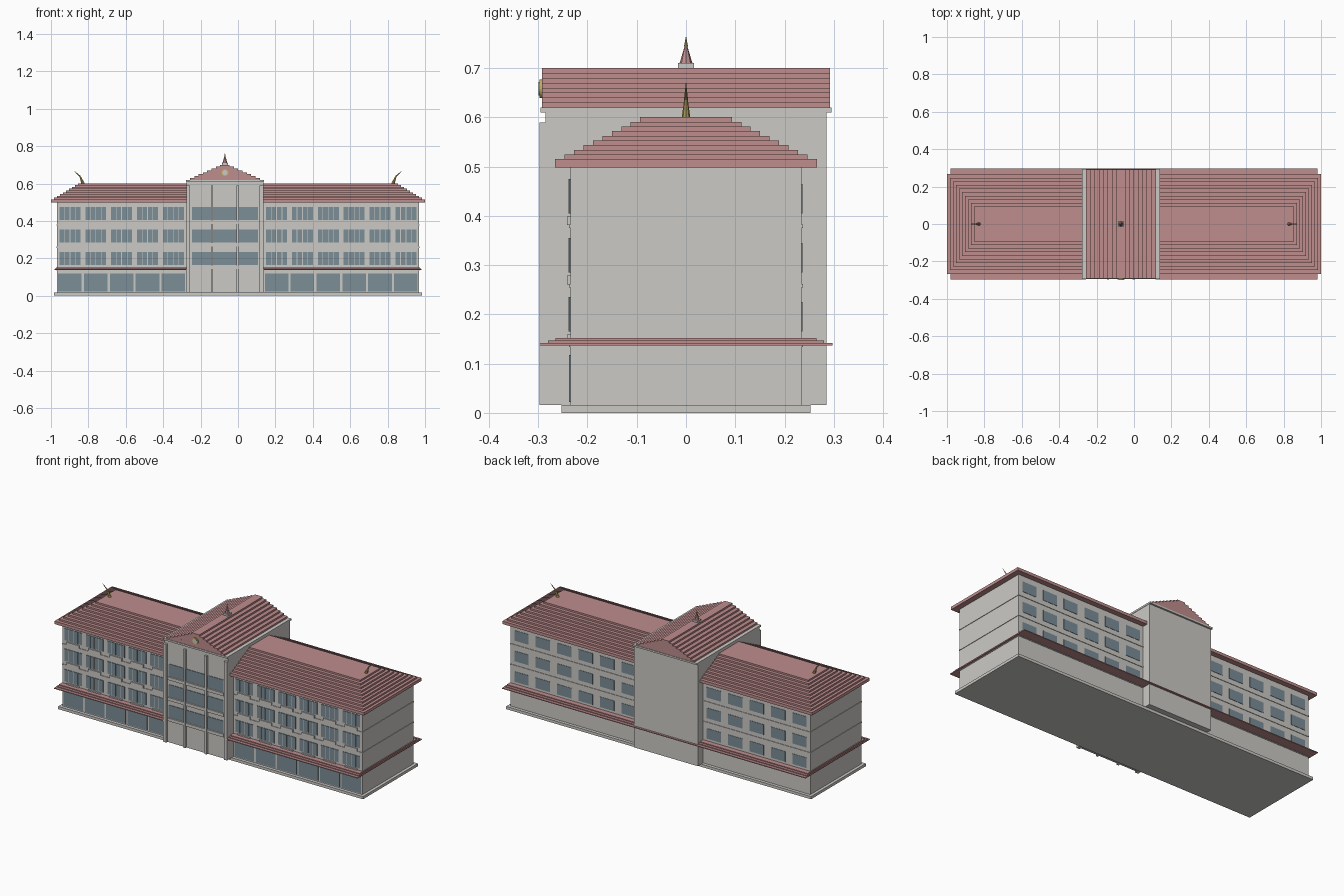
import bpy
from mathutils import Vector

if "Cube" in bpy.data.objects:
    bpy.data.objects.remove(bpy.data.objects["Cube"])


def material(name, rgb):
    m = bpy.data.materials.new(name)
    m.diffuse_color = (*rgb, 1)
    m.use_nodes = True
    m.node_tree.nodes["Principled BSDF"].inputs["Base Color"].default_value = m.diffuse_color
    return m


WALL = material("wall", (0.60, 0.59, 0.56))
RED = material("tile_red", (0.52, 0.27, 0.27))
GLASS = material("glass", (0.20, 0.27, 0.31))
GOLD = material("gold", (0.55, 0.42, 0.12))


def boxes(name, items, mat):
    """One object from boxes given as (x0, x1, y0, y1, z0, z1)."""
    verts, faces = [], []
    for x0, x1, y0, y1, z0, z1 in items:
        n = len(verts)
        verts += [(x, y, z) for z in (z0, z1)
                  for x, y in ((x0, y0), (x1, y0), (x1, y1), (x0, y1))]
        faces += [[n + 3, n + 2, n + 1, n], [n + 4, n + 5, n + 6, n + 7]]
        for i in range(4):
            j = (i + 1) % 4
            faces.append([n + i, n + j, n + j + 4, n + i + 4])
    me = bpy.data.meshes.new(name)
    me.from_pydata(verts, [], faces)
    me.materials.append(mat)
    ob = bpy.data.objects.new(name, me)
    bpy.context.collection.objects.link(ob)
    return ob


def cone(name, a, b, r0, r1, mat, sides=8):
    """Tapered cylinder from point a to point b."""
    a, b = Vector(a), Vector(b)
    d = b - a
    bpy.ops.mesh.primitive_cone_add(
        vertices=sides, radius1=r0, radius2=r1, depth=d.length,
        location=(a + b) / 2, rotation=d.to_track_quat('Z', 'Y').to_euler())
    ob = bpy.context.object
    ob.name = name
    ob.data.materials.append(mat)
    return ob


EX, WY = 0.968, 0.235          # wing half length and half depth
TX0, TX1, TC = -0.276, 0.136, -0.07   # tower sides and centre
PITCH = 0.1383
FLOORS = (0.165, 0.285, 0.405)
BAYS = ([-EX + PITCH * (i + 0.5) for i in range(5)] +
        [TX1 + 0.001 + PITCH * (i + 0.5) for i in range(6)])

# Base and main body
boxes("plinth", [(-0.985, 0.985, -0.253, 0.253, 0, 0.016)], WALL)
boxes("main_block", [(-EX, EX, -WY, WY, 0.016, 0.5)], WALL)
boxes("floor_bands", [(-EX - .003, EX + .003, -WY - .003, WY + .003, z, z + 0.007)
                      for z in (0.134, 0.255, 0.375)], WALL)

# Wing windows, sills, dividers and shopfronts
panes, sills, shop, posts, back = [], [], [], [], []
for x in BAYS:
    for z in FLOORS:
        for s in (-1, 1):
            c = x + s * 0.029
            panes.append((c - .027, c + .027, -WY - .003, -WY + .01, z, z + .07))
            posts.append((c - .0015, c + .0015, -WY - .004, -WY, z, z + .07))
        sills.append((x - .04, x + .04, -WY - .007, -WY, z - .024, z - .006))
        back.append((x - .046, x + .046, WY - .01, WY + .002, z, z + .06))
    shop.append((x - .063, x + .063, -WY - .003, -WY + .01, .022, .118))
boxes("front_windows", panes, GLASS)
boxes("window_mullions", posts, WALL)
boxes("window_sills", sills, WALL)
boxes("back_windows", back, GLASS)
boxes("ground_floor_glazing", shop, GLASS)

# Stepped awnings above the ground floor, with a thin strip across the back
awn = []
for x0, x1, dl, dr in ((-0.98, TX0, 1, 0), (TX1, 0.98, 0, 1)):
    for k, (y, z0, z1) in enumerate(((.297, .137, .142), (.28, .142, .147), (.265, .147, .152))):
        i = k * .004
        awn.append((x0 + i * dl, x1 - i * dr, -y, y, z0, z1))
awn.append((TX0, TX1, 0.2, .297, .137, .142))
boxes("awning", awn, RED)

# Stepped hipped roof over the wings
N = 10
roof = []
for i in range(N):
    t = i / (N - 1)
    z0 = 0.498 if i == 0 else 0.515 + (i - 1) * 0.0095
    z1 = 0.515 + i * 0.0095
    hx, hy = 1 - 0.145 * t, 0.266 - 0.173 * t
    roof.append((-hx, hx, -hy, hy, z0, z1))
boxes("wing_roof", roof, RED)

# Central tower
boxes("tower", [(TX0, TX1, -0.285, 0.285, 0.016, 0.61)], WALL)
pil = [(x - w, x + w, -0.297, -0.28, 0.016, 0.59)
       for x, w in ((TX0 + .01, .01), (TC - .069, .006), (TC + .069, .006), (TX1 - .01, .01))]
boxes("tower_pilasters", pil, WALL)
boxes("tower_windows", [(-0.247, 0.107, -0.288, -0.275, z, z + .07) for z in FLOORS], GLASS)
boxes("tower_sills", [(-0.25, 0.11, -0.293, -0.28, z - .022, z - .004) for z in FLOORS], WALL)
boxes("tower_cornice", [(TX0 - .002, TX1 + .002, -0.295, 0.295, 0.61, 0.62)], WALL)

# Stepped gable roof running front to back
gable = []
for i in range(8):
    h = 0.187 - 0.162 * i / 7
    gable.append((TC - h, TC + h, -0.292, 0.292, 0.62 + i * .01, 0.63 + i * .01))
boxes("tower_roof", gable, RED)
cone("gable_medallion_rim", (TC, -0.28, 0.658), (TC, -0.297, 0.658), .019, .019, GOLD, 20)
cone("gable_medallion", (TC, -0.28, 0.658), (TC, -0.299, 0.658), .014, .014, WALL, 20)

# Tower spire
boxes("spire_base", [(TC - .016, TC + .016, -.016, .016, .70, .71)], WALL)
cone("spire", (TC, 0, .71), (TC, 0, .744), .013, .003, RED)
cone("spire_tip", (TC, 0, .744), (TC, 0, .766), .004, 0, GOLD)

# Curved finials at the ends of the ridge
for s, side in ((-1, "left"), (1, "right")):
    cone(side + "_finial_base", (s * .828, 0, .598), (s * .845, 0, .64), .009, .003, GOLD)
    cone(side + "_finial_tip", (s * .843, 0, .637), (s * .882, 0, .673), .004, 0, GOLD)
